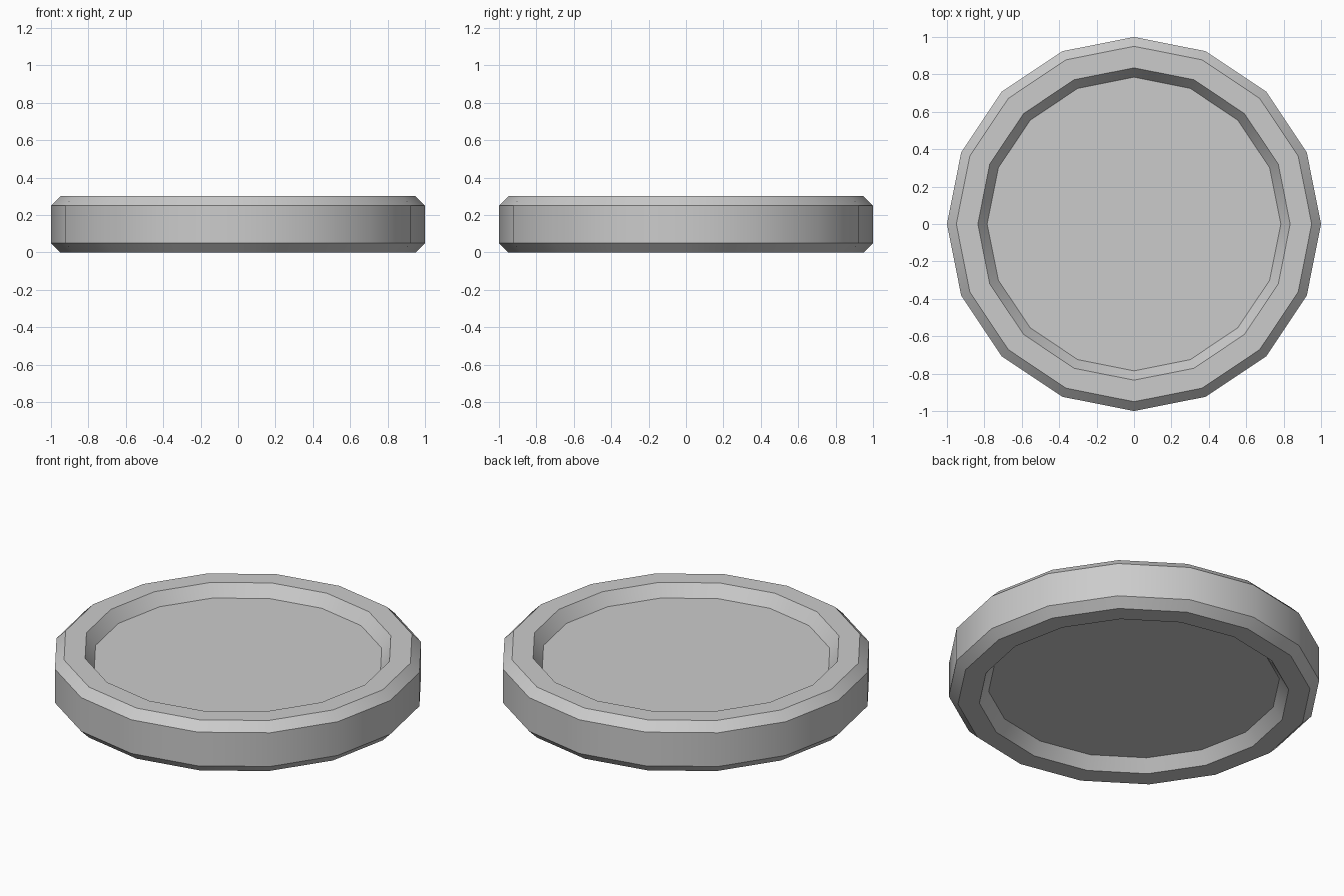
import bpy
import bmesh
from math import cos, sin, pi, radians

cube = bpy.data.objects.get("Cube")
if cube:
    bpy.data.objects.remove(cube, do_unlink=True)

SIDES = 16
HEIGHT = 0.30

# Plain grey material
grey = bpy.data.materials.new("light_grey")
grey.use_nodes = True
colour = (0.6, 0.6, 0.6, 1)
grey.diffuse_color = colour
grey.node_tree.nodes["Principled BSDF"].inputs["Base Color"].default_value = colour

# Half profile: recessed floor edge, rim inner edge, rim outer edge, outer wall
upper = [(0.785, 0.23), (0.835, HEIGHT), (0.95, HEIGHT), (1.0, 0.25)]
lower = [(r, HEIGHT - z) for r, z in reversed(upper)]

# Revolve the profile and cap both recesses with flat floors
bm = bmesh.new()
rings = [[bm.verts.new((r * cos(2 * pi * i / SIDES), r * sin(2 * pi * i / SIDES), z))
          for i in range(SIDES)] for r, z in upper + lower]
for a, b in zip(rings, rings[1:]):
    for i in range(SIDES):
        j = (i + 1) % SIDES
        bm.faces.new((a[i], b[i], b[j], a[j]))
bm.faces.new(rings[0])
bm.faces.new(rings[-1])
bmesh.ops.recalc_face_normals(bm, faces=bm.faces)

mesh = bpy.data.meshes.new("recessed_disc")
bm.to_mesh(mesh)
bm.free()
mesh.materials.append(grey)
disc = bpy.data.objects.new("recessed_disc", mesh)
bpy.context.collection.objects.link(disc)

# Smooth around the rim, crisp at the chamfers
bpy.ops.object.select_all(action="DESELECT")
disc.select_set(True)
bpy.context.view_layer.objects.active = disc
bpy.ops.object.shade_smooth_by_angle(angle=radians(30))
